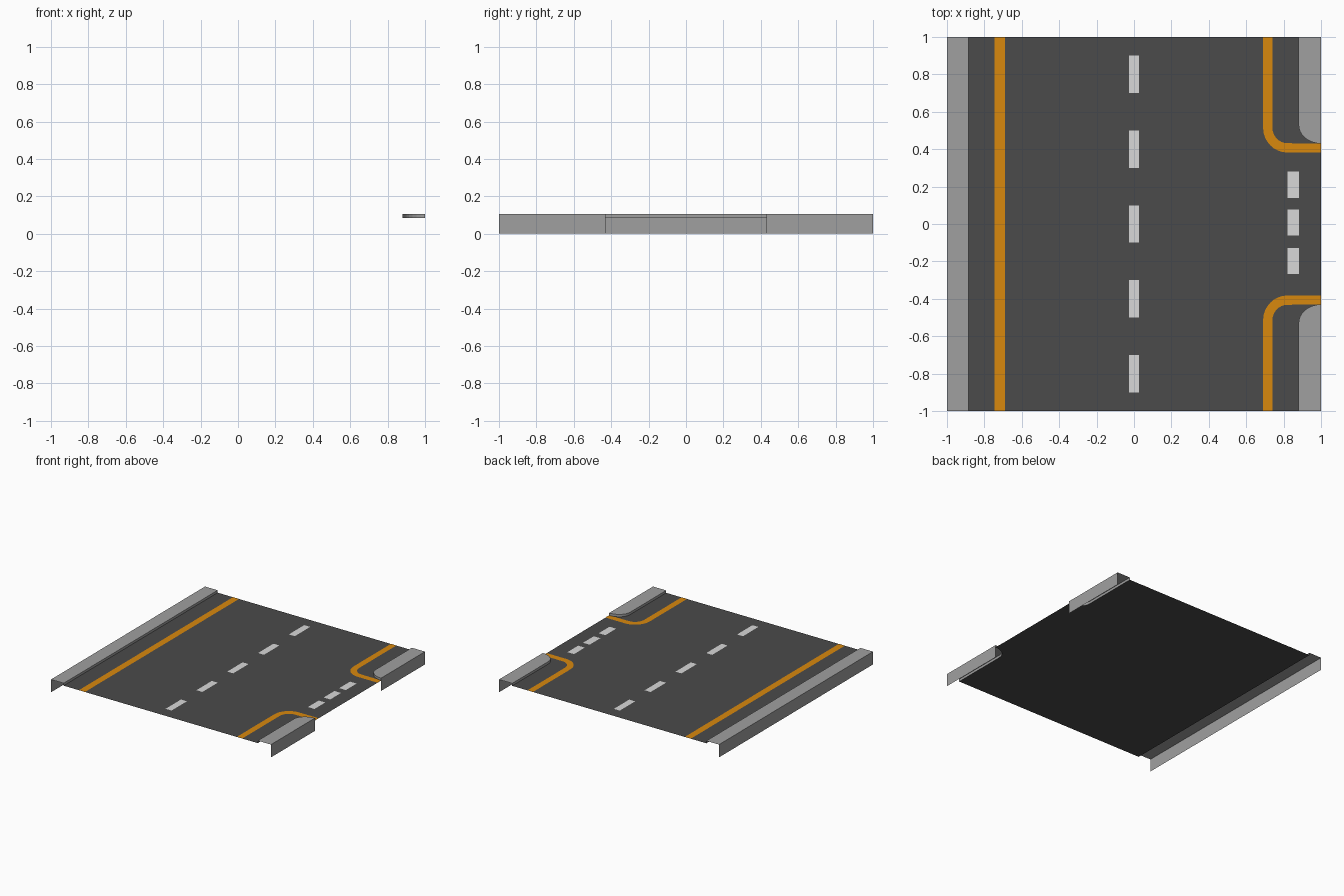
import bpy
import math

if "Cube" in bpy.data.objects:
    bpy.data.objects.remove(bpy.data.objects["Cube"])

ROAD_Z, KERB_Z = 0.085, 0.105
LINE_Z = ROAD_Z + 0.001


def material(name, rgb):
    m = bpy.data.materials.new(name)
    m.diffuse_color = (*rgb, 1)
    m.use_nodes = True
    m.node_tree.nodes["Principled BSDF"].inputs["Base Color"].default_value = m.diffuse_color
    return m


ASPHALT = material("asphalt", (0.07, 0.07, 0.07))
CONCRETE = material("concrete", (0.35, 0.35, 0.35))
ORANGE = material("orange_paint", (0.69, 0.25, 0.004))
WHITE = material("white_paint", (0.69, 0.69, 0.69))


def build(name, verts, faces, mat):
    me = bpy.data.meshes.new(name)
    me.from_pydata(verts, [], faces)
    me.materials.append(mat)
    ob = bpy.data.objects.new(name, me)
    bpy.context.collection.objects.link(ob)
    return ob


def arc(cx, cy, rx, ry, n=8):
    """Quarter ellipse running from the left side to the bottom."""
    return [(cx - rx * math.cos(a), cy - ry * math.sin(a))
            for a in (math.pi / 2 * i / n for i in range(n + 1))]


def mirror(points, s):
    return [(x, y * s) for x, y in points]


def strip(name, a, b, za, zb, mat, flip=False):
    """Quads between two matching paths."""
    n = len(a)
    verts = [(x, y, za) for x, y in a] + [(x, y, zb) for x, y in b]
    faces = [(i, i + 1, n + i + 1, n + i) for i in range(n - 1)]
    if flip:
        faces = [f[::-1] for f in faces]
    return build(name, verts, faces, mat)


def plate(name, x0, x1, y0, y1, mat):
    return build(name, [(x0, y0, LINE_Z), (x1, y0, LINE_Z), (x1, y1, LINE_Z), (x0, y1, LINE_Z)],
                 [(0, 1, 2, 3)], mat)


# Inner edge of the rear right kerb, rounded where the side road joins
edge = [(0.88, 1.0)] + arc(1.0, 0.53, 0.12, 0.10)

# Road surface: one sheet reaching the right edge at the side road
outline = [(-0.885, 1.0), (-0.885, -1.0)] + mirror(edge, -1) + edge[::-1]
build("road", [(x, y, ROAD_Z) for x, y in outline], [tuple(range(len(outline)))], ASPHALT)

# Left kerb: outer wall, top and low inner face
profile = [(-1.0, 0), (-1.0, KERB_Z), (-0.885, KERB_Z), (-0.885, ROAD_Z)]
build("left_kerb", [(x, y, z) for y in (-1, 1) for x, z in profile],
      [(i, i + 1, i + 5, i + 4) for i in range(3)][::1], CONCRETE).data.flip_normals()

# Right kerbs with rounded corners
for s, side in ((1, "rear"), (-1, "front")):
    e = mirror(edge, s)
    n = len(e)
    verts = [(x, y, KERB_Z) for x, y in e] + [(x, y, ROAD_Z) for x, y in e]
    verts += [(1, s, KERB_Z), (1, s, 0), (1, e[-1][1], 0)]
    faces = [tuple(range(n)) + (2 * n,), (2 * n, n - 1, 2 * n + 2, 2 * n + 1)]
    faces += [(i + 1, i, n + i, n + i + 1) for i in range(n - 1)]
    if s < 0:
        faces = [f[::-1] for f in faces]
    build(side + "_right_kerb", verts, faces, CONCRETE)

    # Curved edge line turning into the side road
    outer = [(0.69, 1.0)] + arc(0.82, 0.515, 0.13, 0.133) + [(1.0, 0.382)]
    inner = [(0.74, 1.0)] + arc(0.82, 0.515, 0.08, 0.083) + [(1.0, 0.43)]
    strip(side + "_edge_line", mirror(outer, s), mirror(inner, s), LINE_Z, LINE_Z, ORANGE, s < 0)

# Left edge line
plate("left_edge_line", -0.745, -0.69, -1, 1, ORANGE)

# Centre dashes and side road dashes
for i in range(5):
    y = -0.8 + 0.4 * i
    plate("centre_dash", -0.028, 0.026, y - 0.1, y + 0.1, WHITE)
for y in (-0.197, 0.008, 0.21):
    plate("side_road_dash", 0.822, 0.882, y - 0.07, y + 0.07, WHITE)
